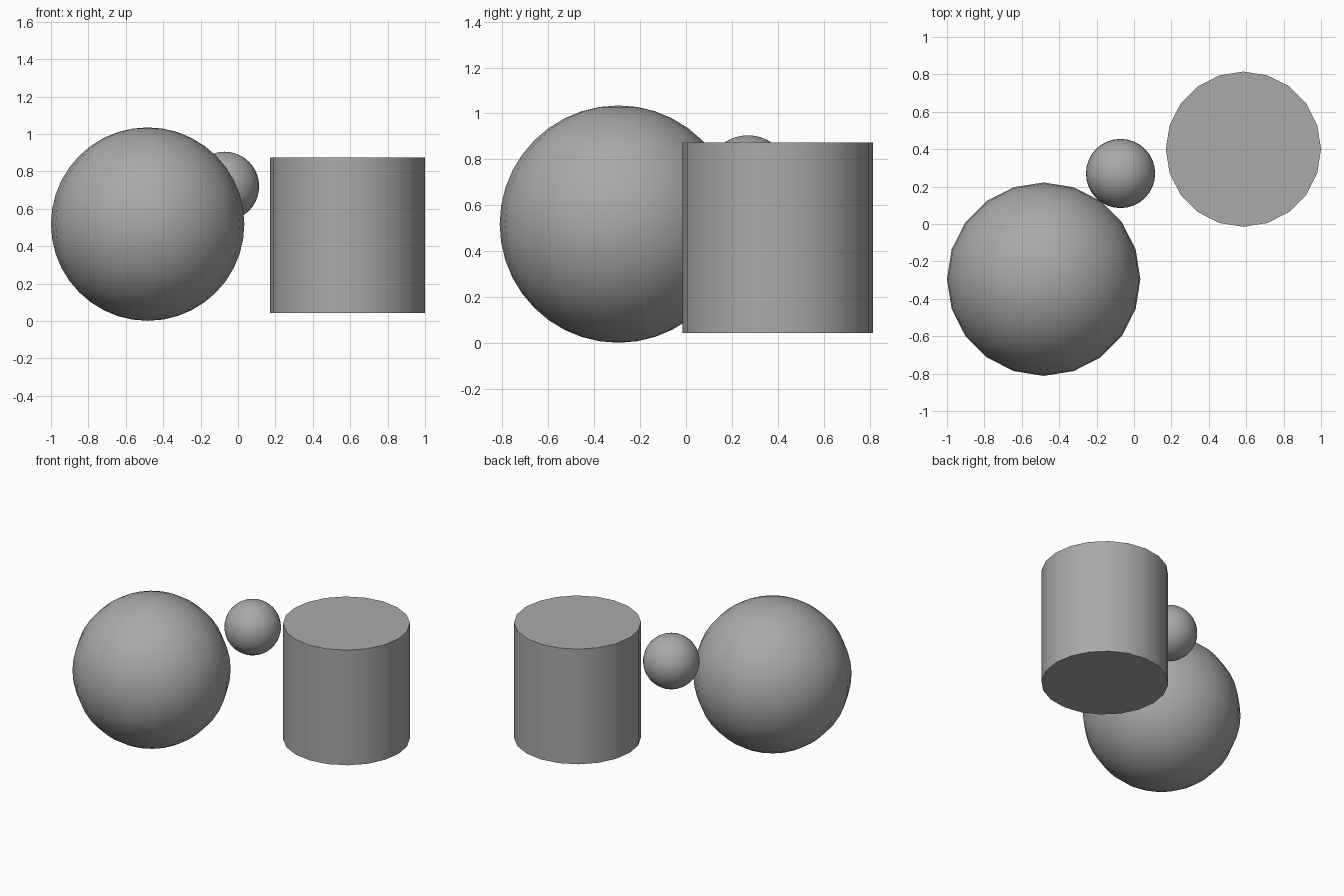
import bpy
import math

cube = bpy.data.objects.get("Cube")
if cube:
    bpy.data.objects.remove(cube, do_unlink=True)

# One mid grey for every part
GREY = (0.4, 0.4, 0.4, 1.0)
grey = bpy.data.materials.new("mid grey")
grey.use_nodes = True
grey.diffuse_color = GREY
grey.node_tree.nodes["Principled BSDF"].inputs["Base Color"].default_value = GREY


def finish(name):
    """Name, colour and smooth the newly added part."""
    obj = bpy.context.object
    obj.name = name
    obj.data.materials.append(grey)
    bpy.ops.object.shade_smooth_by_angle(angle=math.radians(40))
    return obj


def ball(name, centre, radius, segments, rings):
    bpy.ops.mesh.primitive_uv_sphere_add(
        segments=segments, ring_count=rings, radius=radius, location=centre)
    return finish(name)


# Large ball resting on the ground
ball("large_ball", (-0.483, -0.295, 0.518), 0.517, 20, 20)

# Small ball floating between the other two parts
ball("small_ball", (-0.072, 0.27, 0.72), 0.185, 32, 20)

# Upright drum with flat caps
bpy.ops.mesh.primitive_cylinder_add(
    vertices=20, radius=0.415, depth=0.83, location=(0.585, 0.4, 0.458))
finish("drum")
